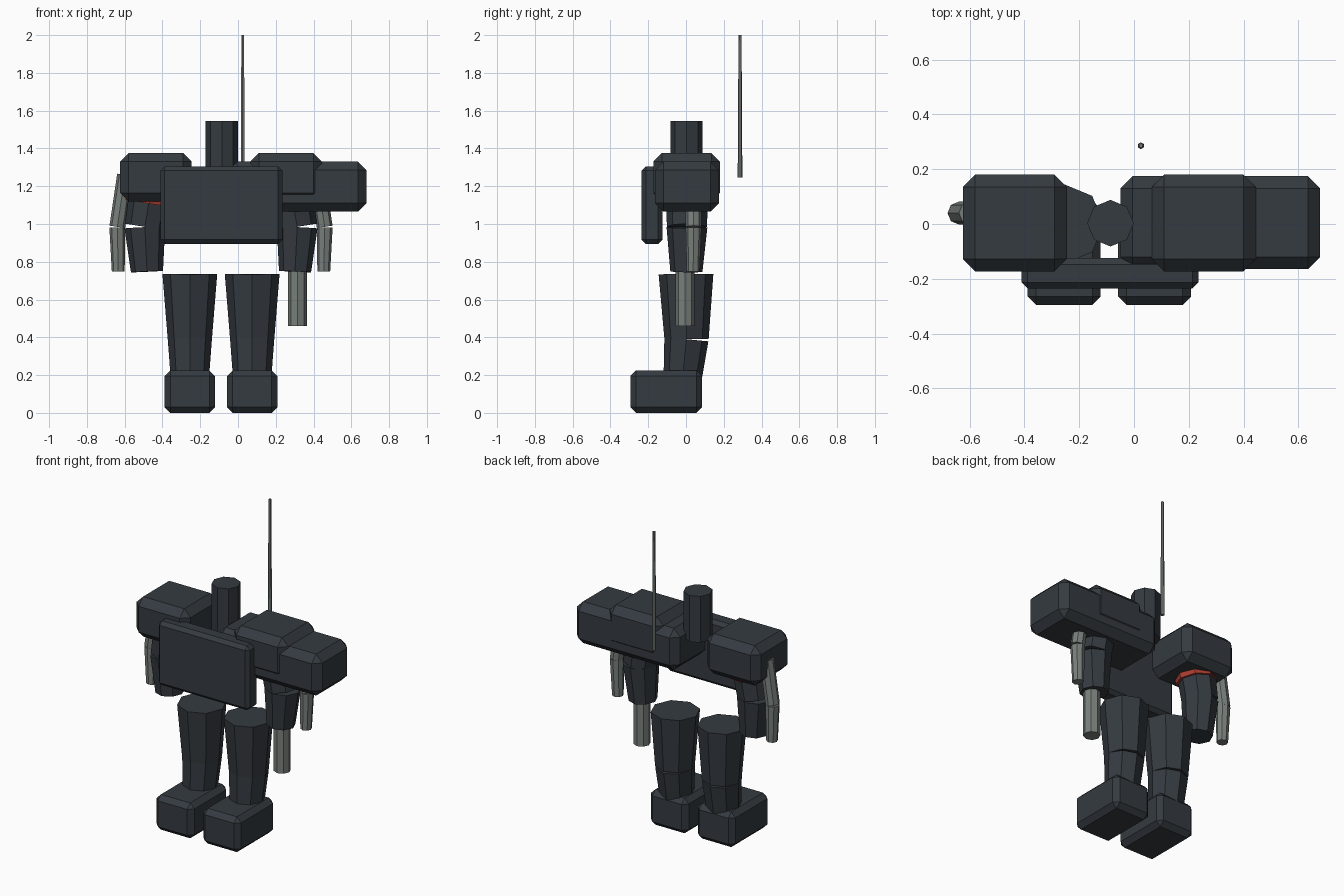
import bpy, bmesh
from mathutils import Vector, Matrix

cube = bpy.data.objects.get("Cube")
if cube:
    bpy.data.objects.remove(cube, do_unlink=True)

MID = -0.09  # the body's own plane of symmetry


def material(name, color):
    m = bpy.data.materials.new(name)
    m.use_nodes = True
    m.diffuse_color = (*color, 1)
    m.node_tree.nodes["Principled BSDF"].inputs["Base Color"].default_value = (*color, 1)
    return m


dark = material("dark slate", (0.035, 0.043, 0.052))
grey = material("steel grey", (0.19, 0.215, 0.2))
red = material("red", (0.4, 0.045, 0.03))


def finish(name, bm, mat):
    mesh = bpy.data.meshes.new(name)
    bmesh.ops.recalc_face_normals(bm, faces=bm.faces)
    bm.to_mesh(mesh)
    bm.free()
    mesh.materials.append(mat)
    ob = bpy.data.objects.new(name, mesh)
    bpy.context.collection.objects.link(ob)
    return ob


def box(name, low, high, bevel, mat=dark):
    """Chamfered box between two corners."""
    low, high = Vector(low), Vector(high)
    bm = bmesh.new()
    place = Matrix.Translation((low + high) / 2) @ Matrix.Diagonal((*(high - low), 1))
    bmesh.ops.create_cube(bm, size=1, matrix=place)
    bmesh.ops.bevel(bm, geom=bm.edges[:], offset=bevel, segments=1,
                    affect='EDGES', clamp_overlap=True)
    return finish(name, bm, mat)


def limb(name, start, end, r1, r2, mat=dark, sides=8):
    """Tapered prism from start to end."""
    start, end = Vector(start), Vector(end)
    axis = end - start
    turn = Vector((0, 0, -1)).rotation_difference(axis).to_matrix().to_4x4()
    bm = bmesh.new()
    bmesh.ops.create_cone(bm, cap_ends=True, segments=sides, radius1=r2, radius2=r1,
                          depth=axis.length,
                          matrix=Matrix.Translation((start + end) / 2) @ turn)
    return finish(name, bm, mat)


# Head, chest plate and aerial
limb("head", (-0.086, 0.003, 1.545), (-0.086, 0.003, 1.25), 0.085, 0.085)
box("chest_plate", (-0.41, -0.235, 0.895), (0.235, -0.125, 1.305), 0.022)
limb("aerial", (0.025, 0.286, 2.0), (0.025, 0.286, 1.245), 0.008, 0.0125, grey, 6)

# Paired parts, laid out from the body plane
for side, s in (("right", -1), ("left", 1)):
    def at(d, y, z):
        return (MID + s * d, y, z)

    # Leg and foot
    limb(side + "_thigh", at(0.165, 0, 0.735), at(0.165, 0.003, 0.39), 0.145, 0.117)
    limb(side + "_shin", at(0.165, 0.002, 0.39), at(0.165, -0.026, 0.1), 0.117, 0.095)
    x = MID + s * 0.165
    box(side + "_foot", (x - 0.133, -0.295, 0), (x + 0.133, 0.085, 0.225), 0.03)

    # Shoulder
    x = MID + s * 0.345
    box(side + "_shoulder", (x - 0.19, -0.173, 1.12), (x + 0.19, 0.18, 1.375), 0.045)

    # Main arm with a band under the shoulder
    limb(side + "_upper_arm", at(0.36, 0.005, 1.25), at(0.403, 0.005, 0.985), 0.115, 0.106)
    limb(side + "_arm_band", at(0.374, 0.005, 1.145), at(0.38, 0.005, 1.108), 0.124, 0.124, red)
    limb(side + "_forearm", at(0.403, 0.005, 0.982), at(0.392, 0.002, 0.748), 0.108, 0.085)

    # Slim outer arm
    limb(side + "_outer_upper_arm", at(0.508, 0.04, 1.26), at(0.549, 0.04, 0.985), 0.042, 0.042, grey)
    limb(side + "_outer_forearm", at(0.549, 0.04, 0.982), at(0.544, 0.038, 0.748), 0.042, 0.034, grey)

# Launcher block on the left shoulder and gun barrel below the left arm
box("left_launcher", (-0.05, -0.165, 1.065), (0.68, 0.175, 1.33), 0.045)
limb("left_barrel", (0.315, -0.005, 0.8), (0.315, -0.005, 0.46), 0.05, 0.05, grey)
